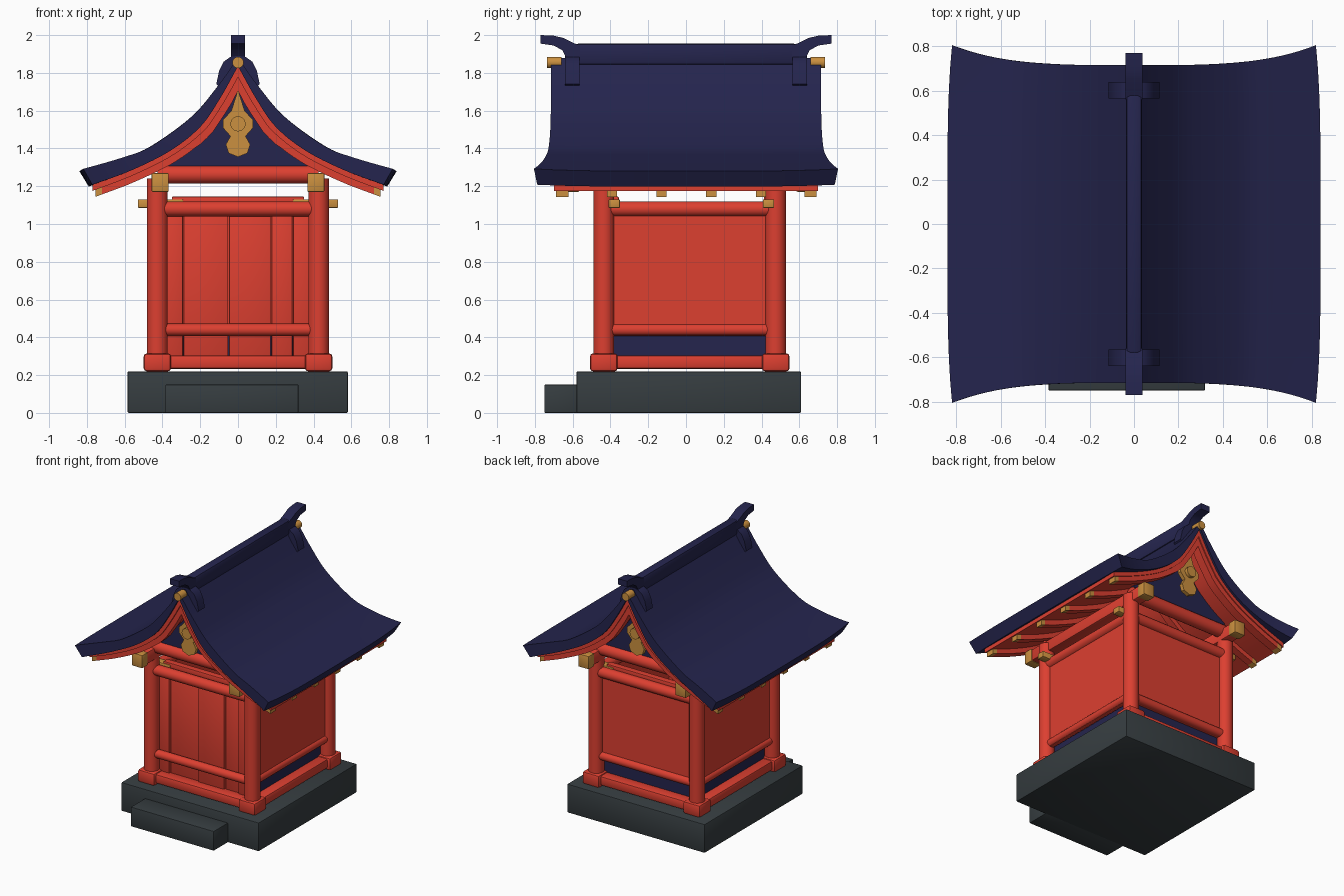
import bpy, bmesh, math
from mathutils import Vector, Matrix

if "Cube" in bpy.data.objects:
    bpy.data.objects.remove(bpy.data.objects["Cube"])

def material(name, rgb):
    m = bpy.data.materials.new(name)
    m.diffuse_color = (*rgb, 1)
    m.use_nodes = True
    m.node_tree.nodes["Principled BSDF"].inputs["Base Color"].default_value = m.diffuse_color
    return m

RED = material("vermilion", (0.72, 0.05, 0.03))
NAVY = material("dark_navy", (0.018, 0.018, 0.075))
GOLD = material("gold", (0.60, 0.28, 0.05))
STONE = material("dark_stone", (0.037, 0.047, 0.052))

def finish(name, bm, *mats):
    bmesh.ops.recalc_face_normals(bm, faces=bm.faces[:])
    me = bpy.data.meshes.new(name)
    bm.to_mesh(me)
    bm.free()
    ob = bpy.data.objects.new(name, me)
    bpy.context.collection.objects.link(ob)
    for m in mats:
        me.materials.append(m)
    bpy.ops.object.select_all(action='DESELECT')
    ob.select_set(True)
    bpy.context.view_layer.objects.active = ob
    bpy.ops.object.shade_smooth_by_angle(angle=math.radians(35))
    return ob

def box(name, x0, x1, y0, y1, z0, z1, mat, bevel=0.0):
    bm = bmesh.new()
    bmesh.ops.create_cube(bm, size=1)
    for v in bm.verts:
        v.co = Vector(((x0 + x1) / 2 + v.co.x * (x1 - x0),
                       (y0 + y1) / 2 + v.co.y * (y1 - y0),
                       (z0 + z1) / 2 + v.co.z * (z1 - z0)))
    if bevel:
        bmesh.ops.bevel(bm, geom=bm.edges[:], offset=bevel, segments=2,
                        profile=0.5, affect='EDGES')
    return finish(name, bm, mat)

def rod(name, a, b, r, mat, sides=20):
    a, b = Vector(a), Vector(b)
    d = b - a
    bm = bmesh.new()
    bmesh.ops.create_cone(bm, cap_ends=True, segments=sides, radius1=r, radius2=r, depth=d.length)
    rot = d.to_track_quat('Z', 'Y').to_matrix().to_4x4()
    bm.transform(Matrix.Translation((a + b) / 2) @ rot)
    return finish(name, bm, mat)

def prism(name, pts, place, lo, hi, mat):
    """Extrude a 2D outline; place(p, q, t) maps it into space."""
    bm = bmesh.new()
    rings = [[bm.verts.new(place(p, q, t)) for p, q in pts] for t in (lo, hi)]
    n = len(pts)
    bm.faces.new(rings[0])
    bm.faces.new(rings[1])
    for i in range(n):
        j = (i + 1) % n
        bm.faces.new((rings[0][i], rings[0][j], rings[1][j], rings[1][i]))
    return finish(name, bm, mat)

def spline(pts, n=6):
    """Catmull-Rom through the points."""
    p = [Vector(q) for q in pts]
    p = [2 * p[0] - p[1]] + p + [2 * p[-1] - p[-2]]
    out = []
    for i in range(1, len(p) - 2):
        a, b, c, d = p[i - 1:i + 3]
        for k in range(n):
            t = k / n
            out.append(0.5 * (2 * b + (c - a) * t + (2 * a - 5 * b + 4 * c - d) * t * t
                              + (3 * b - a - 3 * c + d) * t ** 3))
    return out + [p[-2]]

def both(half):
    return [(-x, z) for x, z in reversed(half[1:])] + [tuple(q) for q in half]

# Roof section: upper and lower curve of one slope
TOP = spline([(0, 1.88), (.115, 1.72), (.25, 1.565), (.465, 1.41), (.62, 1.348), (.84, 1.28)])
UNDER = spline([(0, 1.835), (.095, 1.665), (.2, 1.515), (.36, 1.388), (.57, 1.282), (.79, 1.198)])

def under(x, drop):
    """Height a given thickness below the roof underside."""
    x = abs(x)
    for a, b in zip(UNDER, UNDER[1:]):
        if x <= b.x + 1e-6:
            s = (b.y - a.y) / (b.x - a.x)
            return a.y + s * (x - a.x) - drop * math.sqrt(1 + s * s)

def band(name, upper, lower, ys, mats, shape=None, rule=None):
    """Curved slab between two section lines, run along y."""
    bm = bmesh.new()
    shape = shape or (lambda x, v, z: (x, v, z))
    g = [[[bm.verts.new(shape(x, y, z)) for y in ys] for x, z in line] for line in (upper, lower)]
    n, m = len(upper), len(ys)
    for i in range(n - 1):
        for s in g:
            for j in range(m - 1):
                bm.faces.new((s[i][j], s[i + 1][j], s[i + 1][j + 1], s[i][j + 1]))
        for j in (0, m - 1):
            bm.faces.new((g[0][i][j], g[0][i + 1][j], g[1][i + 1][j], g[1][i][j]))
    for i in (0, n - 1):
        for j in range(m - 1):
            bm.faces.new((g[0][i][j], g[0][i][j + 1], g[1][i][j + 1], g[1][i][j]))
    if rule:
        for f in bm.faces:
            f.material_index = rule(f.calc_center_median())
    return finish(name, bm, *mats)

# Stone base and step
box("stone_base", -.585, .582, -.58, .61, 0, .22, STONE, .008)
box("stone_step", -.385, .32, -.75, -.57, 0, .15, STONE, .006)

# Posts with foot blocks
YF, YB, XP = -.435, .475, .427
for x in (-XP, XP):
    for y in (YF, YB):
        rod("post", (x, y, .23), (x, y, 1.24), .055, RED, 24)
        box("post_foot", x - .072, x + .072, y - .073, y + .073, .22, .315, RED, .016)

# Sills, rails and walls on the sides
for s in (-1, 1):
    x = s * XP
    box("side_sill", x - .05, x + .05, YF, YB, .233, .305, RED, .015)
    rod("side_lower_rail", (x, YF, .44), (x, YB, .44), .032, RED)
    rod("side_upper_rail", (x, YF, 1.08), (x, YB, 1.08), .04, RED)
    box("side_wall", x - .015, x + .015, YF + .03, YB - .03, .41, 1.07, RED)
    # Purlin with gold ends
    box("purlin", s * .412 - .04, s * .412 + .04, -.58, .60, 1.175, 1.265, RED, .01)
    for y in (-.60, .62):
        box("purlin_cap", s * .412 - .045, s * .412 + .045, y - .035, y + .035, 1.17, 1.27, GOLD, .006)

# Sills, rails, tie beams and gables on front and back
for y, tie in ((YF, -.38), (YB, .437)):
    box("end_sill", -XP, XP, y - .05, y + .05, .233, .305, RED, .015)
    rod("end_lower_rail", (-XP, y, .44), (XP, y, .44), .032, RED)
    rod("end_upper_rail", (-XP, y, 1.08), (XP, y, 1.08), .04, RED)
    rod("top_beam", (-XP, y, 1.262), (XP, y, 1.262), .048, RED)
    box("tie_beam", -.35, .35, tie - .025, tie + .025, 1.09, 1.145, RED, .006)
    for s in (-1, 1):
        x0, x1 = sorted((s * .29, s * .53))
        box("tie_beam_cap", x0, x1, tie - .03, tie + .03, 1.085, 1.13, GOLD, .005)
    xs = [-.41 + .82 * i / 20 for i in range(21)]
    band("gable_wall", [(x, under(x, .02)) for x in xs], [(x, 1.26) for x in xs],
         [y - .015, y + .015], [NAVY])

# Back wall, front boards and dark inner floor
box("back_wall", -.40, .40, YB - .025, YB + .005, .41, 1.07, RED)
edges = [-.39, -.29, -.05, .175, .29, .39]
for i in range(5):
    y = YF + .02 + (.012 if i % 2 else 0)
    box("front_board", edges[i] + .002, edges[i + 1] - .002, y, y + .03, .29, 1.07, RED, .006)
box("inner_floor", -.40, .40, -.38, .445, .25, .42, NAVY)

# Roof shell, flaring out at the gable ends toward the eaves
def flare(x, v, z):
    e = abs(x) / .84
    return (x * (1 - .025 * e * v ** 4), v * (.715 + .09 * e ** 3.5), z + .012 * e ** 3 * v ** 4)
band("roof", both(TOP), both(UNDER), [-1 + i / 8 for i in range(17)], [NAVY], flare)

# Red soffit and rafters under the roof, rafters tipped in gold
xs = [-.77 + 1.54 * i / 48 for i in range(49)]
band("soffit", [(x, under(x, -.005)) for x in xs], [(x, under(x, .028)) for x in xs], [-.70, .70], [RED])
half = [.72 * i / 22 for i in range(23)] + [.755]
xs = [-x for x in reversed(half[1:])] + half
for i in range(6):
    y = -.655 + .263 * i
    w = .032 if i in (0, 5) else .027
    band("rafter", [(x, under(x, .02)) for x in xs], [(x, under(x, .063)) for x in xs],
         [y - w, y + w], [RED, GOLD], rule=lambda c: int(abs(c.x) > .72))

# Ridge beam
box("ridge_beam", -.037, .037, -.59, .59, 1.84, 1.955, NAVY, .02)

# Ridge saddles, horns and gold gable ornaments at both ends
saddle = both([(0, 1.89), (.04, 1.885), (.075, 1.86), (.10, 1.81), (.115, 1.74)]) + \
    [(.095, 1.725), (0, 1.85), (-.095, 1.725)]
horn = [(.77, 2.0), (.77, 1.955), (.70, 1.945), (.655, 1.92), (.63, 1.87), (.56, 1.87),
        (.56, 1.945), (.60, 1.96), (.65, 1.985), (.70, 1.997)]
right = [(.035, 1.60), (.08, 1.55), (.08, 1.51), (.04, 1.465), (.065, 1.42), (.05, 1.375)]
pendant = [(0, 1.71)] + right + [(0, 1.355)] + [(-x, z) for x, z in reversed(right)]
for s in (-1, 1):
    prism("ridge_saddle", saddle, lambda p, q, t: (p, s * t, q), .565, .64, NAVY)
    prism("ridge_horn", horn, lambda p, q, t: (t, s * p, q), -.038, .038, NAVY)
    prism("gable_pendant", pendant, lambda p, q, t: (p, s * t, q), .57, .60, GOLD)
    rod("pendant_boss", (0, s * .57, 1.53), (0, s * .625, 1.53), .04, GOLD)
    rod("ridge_pole_cap", (0, s * .66, 1.855), (0, s * .735, 1.855), .03, GOLD, 16)
